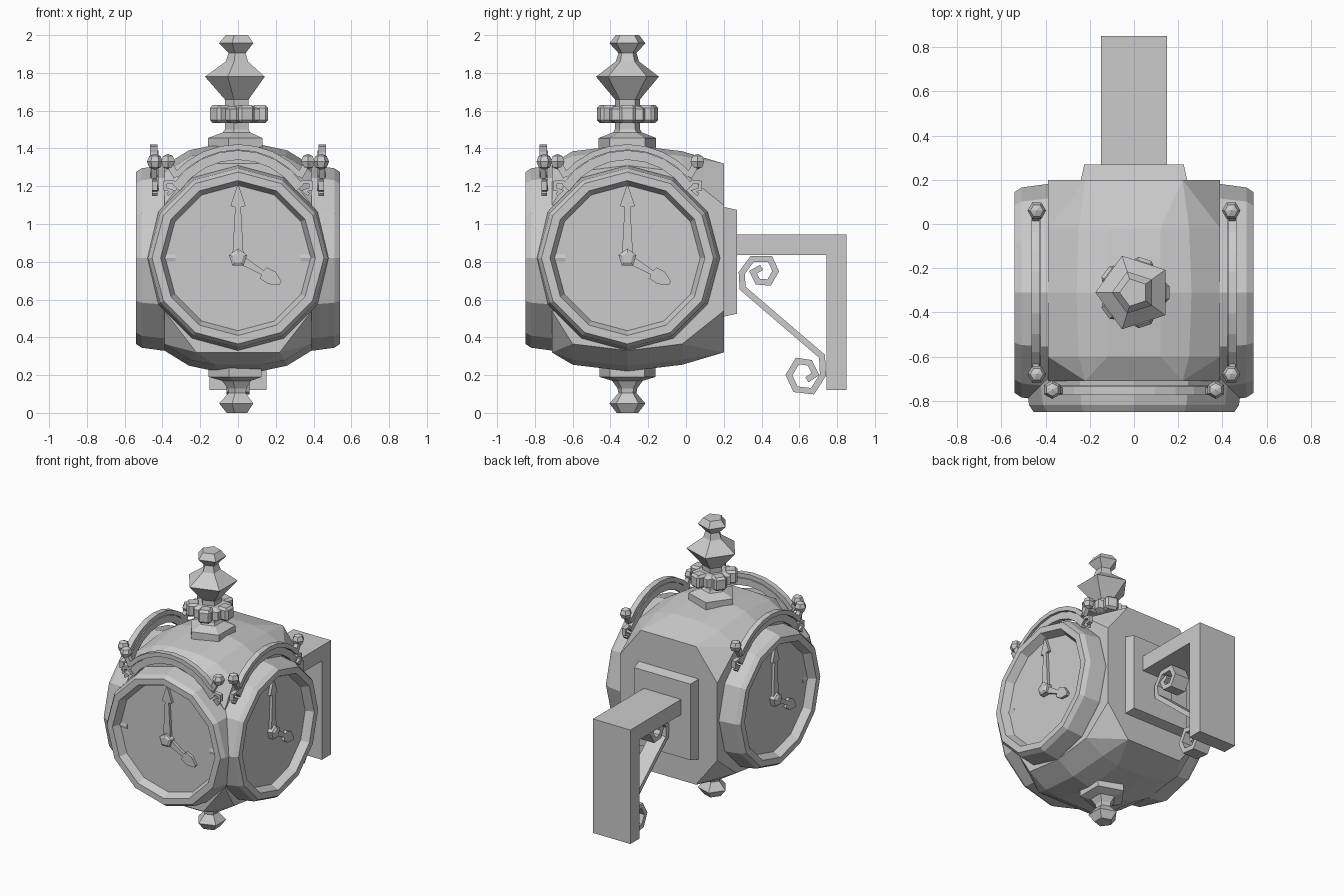
import bpy, bmesh
from math import cos, sin, pi, radians
from mathutils import Matrix, Vector

if "Cube" in bpy.data.objects:
    bpy.data.objects.remove(bpy.data.objects["Cube"])

CENTRE = Matrix.Translation((0, -0.31, 0.82))


def finish(name, bm, mat=Matrix()):
    bmesh.ops.remove_doubles(bm, verts=bm.verts, dist=1e-5)
    bmesh.ops.transform(bm, matrix=mat, verts=bm.verts)
    bmesh.ops.recalc_face_normals(bm, faces=bm.faces)
    me = bpy.data.meshes.new(name)
    bm.to_mesh(me)
    bm.free()
    ob = bpy.data.objects.new(name, me)
    bpy.context.collection.objects.link(ob)
    return ob


def lathe(name, profile, n, mat, phase=0.0):
    """Revolve (radius, height) points around z in n flat sides."""
    bm = bmesh.new()
    rings = [[bm.verts.new((r * cos(phase + 2 * pi * i / n), r * sin(phase + 2 * pi * i / n), h))
              for i in range(n)] for r, h in profile]
    for a, b in zip(rings, rings[1:]):
        for i in range(n):
            j = (i + 1) % n
            bm.faces.new((a[i], a[j], b[j], b[i]))
    bm.faces.new(rings[0])
    bm.faces.new(rings[-1])
    return finish(name, bm, mat)


def ribbon(name, path, width, d0, d1, mat):
    """Strip following an (x, z) path; d0..d1 is its extent towards -y."""
    bm = bmesh.new()
    pts = [Vector(p) for p in path]
    widths = width if isinstance(width, list) else [width] * len(pts)
    rows = []
    for i, p in enumerate(pts):
        t0 = (p - pts[max(i - 1, 0)]).normalized()
        t1 = (pts[min(i + 1, len(pts) - 1)] - p).normalized()
        t = (t0 + t1).normalized()
        mitre = max(0.6, t.dot(t1 if i < len(pts) - 1 else t0))
        off = Vector((-t.y, t.x)) * widths[i] / 2 / mitre
        a, b = p + off, p - off
        rows.append([bm.verts.new((q.x, -d, q.y)) for q, d in ((a, d0), (a, d1), (b, d1), (b, d0))])
    for r, s in zip(rows, rows[1:]):
        for i in range(4):
            j = (i + 1) % 4
            bm.faces.new((r[i], r[j], s[j], s[i]))
    bm.faces.new(rows[0])
    bm.faces.new(rows[-1])
    return finish(name, bm, mat)


def box(name, lo, hi):
    bm = bmesh.new()
    bmesh.ops.create_cube(bm, size=1)
    lo, hi = Vector(lo), Vector(hi)
    return finish(name, bm, Matrix.Translation((lo + hi) / 2) @ Matrix.Diagonal((*(hi - lo), 1)))


def arc(radius, a0, a1, n, cz):
    return [(radius * cos(radians(a0 + (a1 - a0) * i / n)),
             cz + radius * sin(radians(a0 + (a1 - a0) * i / n))) for i in range(n + 1)]


# Domed case: hull of a chamfered box with bulging top and bottom
bm = bmesh.new()
corner = [(.12, 0, .60), (.26, 0, .57), (.39, 0, .49), (.12, .29, .565), (.25, .29, .54),
          (.39, .29, .455), (.22, .51, .50), (.39, .51, .28)]
for x, y, z in corner:
    for sx in (-1, 1):
        for sz in (-1, 1):
            for yy in {y, max(-y, -0.40)}:
                bm.verts.new((sx * x, yy, sz * z))
hull = bmesh.ops.convex_hull(bm, input=bm.verts)
loose = {g for g in hull["geom_interior"] + hull["geom_unused"] if isinstance(g, bmesh.types.BMVert)}
bmesh.ops.delete(bm, geom=list(loose), context='VERTS')
bmesh.ops.dissolve_limit(bm, angle_limit=radians(2), verts=bm.verts, edges=bm.edges)
finish("clock_case", bm, CENTRE)

# Three identical clock sides: front, right, left
for side, ang in (("front", 0), ("right", pi / 2), ("left", -pi / 2)):
    M = CENTRE @ Matrix.Rotation(ang, 4, 'Z')
    out = M @ Matrix.Rotation(pi / 2, 4, 'X')      # local z becomes outward
    lathe(side + "_drum", [(.49, .33), (.49, .40), (.475, .51), (.455, .54), (.41, .54),
                           (.385, .485)], 12, out)
    # Hands and hub
    lathe(side + "_hub", [(.05, .48), (.05, .52), (.03, .53)], 5, out, pi / 2)
    ribbon(side + "_minute_hand", [(0, 0), (0, .27), (0, .275), (0, .38)],
           [.06, .03, .08, .01], .48, .505, M)
    ribbon(side + "_hour_hand", [(0, 0), (.13, -.077), (.135, -.08), (.18, -.106), (.225, -.133)],
           [.05, .025, .07, .075, .02], .48, .505, M)
    # Arched mouldings over the dial
    ribbon(side + "_outer_arch", arc(.437, 41, 139, 8, .15), .03, .425, .465, M)
    ribbon(side + "_inner_arch", arc(.395, 34, 146, 8, .15), .05, .42, .45, M)
    for s in (-1, 1):
        # Curled arch ends, stems and ball knobs
        ribbon(side + "_arch_curl", [(s * x, z) for x, z in
               ((.31, .37), (.345, .405), (.385, .40), (.385, .365), (.35, .355), (.375, .335))],
               .018, .425, .455, M)
        ribbon(side + "_knob_stem", [(s * .325, .43), (s * .37, .51)], .035, .43, .46, M)
        bm = bmesh.new()
        bmesh.ops.create_uvsphere(bm, u_segments=6, v_segments=4, radius=.042)
        finish(side + "_knob", bm, M @ Matrix.Translation((s * .37, -.44, .51)))

# Five-sided top finial
AX = Matrix.Translation((0, -0.31, 0))
lathe("top_finial", [(.16, 1.38), (.16, 1.455), (.08, 1.485), (.07, 1.50), (.07, 1.66), (.175, 1.78),
                     (.065, 1.86), (.05, 1.905), (.10, 1.957), (.065, 2.0)], 5, AX, pi)
lathe("finial_collar", [(.10, 1.535), (.14, 1.55), (.14, 1.61), (.10, 1.625)], 5, AX, pi)
for i in range(5):
    lug = box("collar_lug", (.07, -.045, 1.535), (.16, .045, 1.63))
    lug.data.transform(AX @ Matrix.Rotation(2 * pi * i / 5, 4, 'Z'))
    bev = lug.modifiers.new("bevel", 'BEVEL')
    bev.width, bev.segments = .015, 1

# Bottom pendant
lathe("bottom_finial", [(.06, 0), (.10, .05), (.05, .105), (.055, .13), (.085, .17), (.155, .19),
                        (.155, .27)], 5, AX, pi)

# Wall bracket: tapered mounting plate, arm and wall plate
bm = bmesh.new()
bmesh.ops.create_cube(bm, size=1)
for v in bm.verts:
    back = v.co.y > 0
    v.co = Vector((v.co.x * (.45 if back else .49), .27 if back else .18,
                   .80 + v.co.z * (.55 if back else .59)))
finish("mounting_plate", bm)
bm = bmesh.new()
elbow = [(.26, .835), (.745, .835), (.745, .12), (.85, .12), (.85, .945), (.26, .945)]
f = bm.faces.new([bm.verts.new((-.15, y, z)) for y, z in elbow])
ext = bmesh.ops.extrude_face_region(bm, geom=[f])
bmesh.ops.translate(bm, vec=(.30, 0, 0), verts=[g for g in ext["geom"] if isinstance(g, bmesh.types.BMVert)])
finish("bracket_arm", bm)

# Diagonal brace curling into a scroll at both ends
top_curl = [(.40, .77), (.355, .745), (.38, .695), (.44, .69), (.475, .75), (.445, .815),
            (.35, .815), (.295, .74), (.30, .66)]
low_curl = [(.72, .30), (.725, .20), (.67, .115), (.58, .125), (.545, .20), (.59, .275),
            (.655, .265), (.685, .205), (.64, .175)]
ribbon("scroll_brace", top_curl + low_curl, .032, -.06, .06, Matrix.Rotation(pi / 2, 4, 'Z'))
